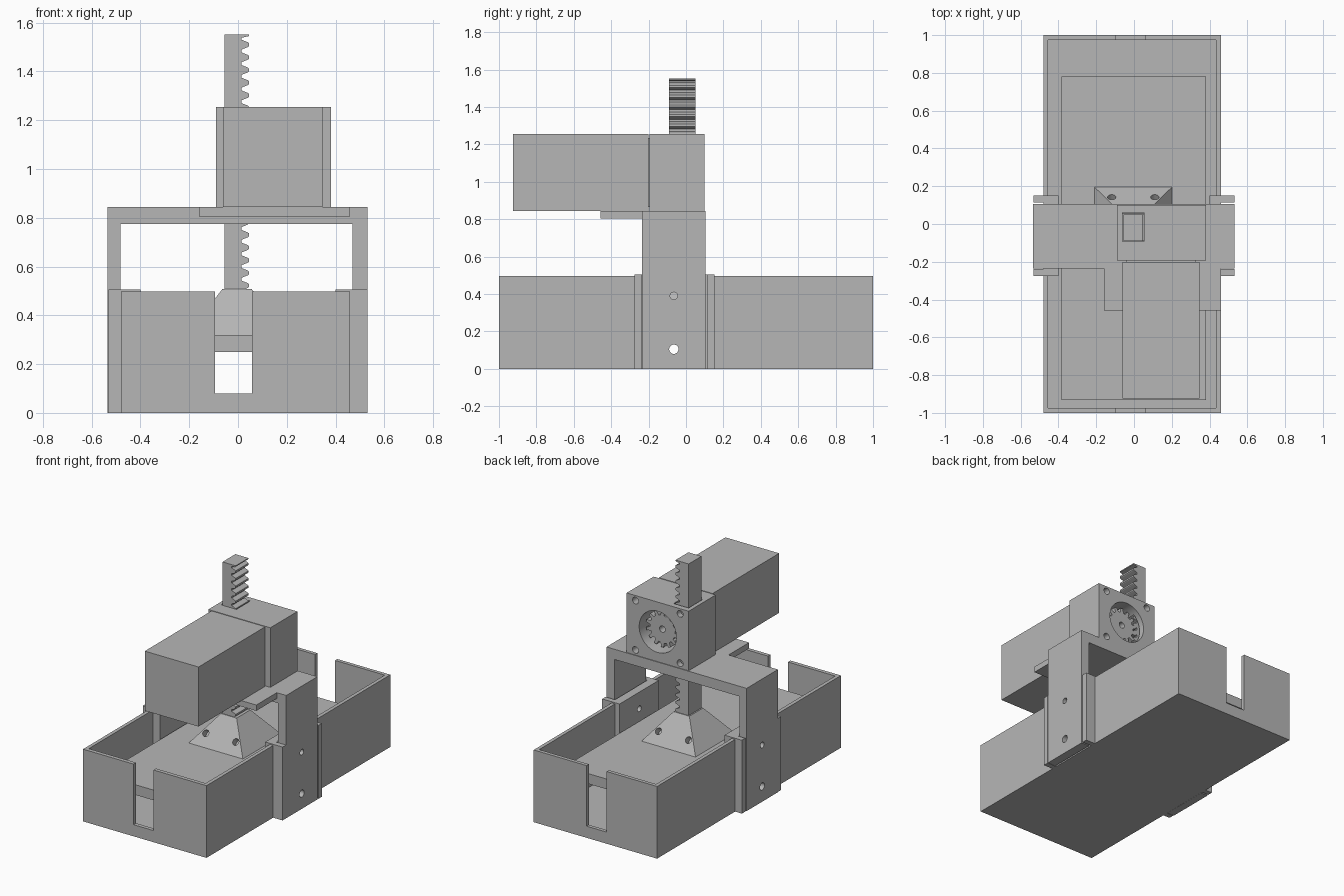
import bpy, bmesh, math
from mathutils import Vector

cube = bpy.data.objects.get("Cube")
if cube:
    bpy.data.objects.remove(cube, do_unlink=True)

grey = bpy.data.materials.new("plain grey")
grey.use_nodes = True
COLOUR = (0.47, 0.47, 0.47, 1)
grey.diffuse_color = COLOUR
grey.node_tree.nodes["Principled BSDF"].inputs["Base Color"].default_value = COLOUR


def finish(name, bm):
    bmesh.ops.recalc_face_normals(bm, faces=bm.faces)
    mesh = bpy.data.meshes.new(name)
    bm.to_mesh(mesh)
    bm.free()
    mesh.materials.append(grey)
    obj = bpy.data.objects.new(name, mesh)
    bpy.context.collection.objects.link(obj)
    return obj


def box(name, x, y, z):
    """Box from (low, high) ranges."""
    bm = bmesh.new()
    bmesh.ops.create_cube(bm, size=1)
    for v in bm.verts:
        v.co = Vector([r[0] if c < 0 else r[1] for c, r in zip(v.co, (x, y, z))])
    return finish(name, bm)


def prism(name, profile, y0, y1):
    """Extrude an (x, z) profile along y."""
    bm = bmesh.new()
    face = bm.faces.new([bm.verts.new((x, y0, z)) for x, z in profile])
    new = bmesh.ops.extrude_face_region(bm, geom=[face])["geom"]
    bmesh.ops.translate(bm, vec=(0, y1 - y0, 0),
                        verts=[g for g in new if isinstance(g, bmesh.types.BMVert)])
    return finish(name, bm)


def rod(name, centre, axis, radius, length, sides=24):
    bm = bmesh.new()
    bmesh.ops.create_cone(bm, cap_ends=True, segments=sides, radius1=radius,
                          radius2=radius, depth=length)
    turn = Vector((0, 0, 1)).rotation_difference(Vector(axis))
    for v in bm.verts:
        v.co = turn @ v.co + Vector(centre)
    return finish(name, bm)


def cut(targets, cutters):
    """Subtract every cutter from every target, then drop the cutters."""
    for target in targets:
        bpy.context.view_layer.objects.active = target
        for cutter in cutters:
            mod = target.modifiers.new("cut", 'BOOLEAN')
            mod.operation = 'DIFFERENCE'
            mod.solver = 'EXACT'
            mod.object = cutter
            bpy.ops.object.modifier_apply(modifier=mod.name)
    for cutter in cutters:
        bpy.data.objects.remove(cutter, do_unlink=True)


# Open tray with a slot in each end wall
tray = box("tray", (-0.48, 0.46), (-1, 1), (0, 0.497))
cut([tray], [box("hollow", (-0.455, 0.435), (-0.973, 0.975), (0.03, 0.7)),
             box("slot", (-0.095, 0.057), (-1.2, 1.2), (0.08, 0.8))])

# Guide channels clamped over the tray side walls
guides = []
for side, wall in (("right", -0.48), ("left", 0.46)):
    s = 1 if wall > 0 else -1
    guide = box(side + "_guide", sorted((s * 0.4, s * 0.532)), (-0.275, 0.152), (0, 0.505))
    cut([guide], [box("channel", sorted((wall, s * 0.7)), (-0.238, 0.115), (-0.1, 0.7))])
    guides.append(guide)

# Arch bracket straddling the tray
arch = prism("arch_bracket",
             [(-0.535, 0), (-0.481, 0), (-0.481, 0.775), (0.47, 0.775), (0.47, 0),
              (0.532, 0), (0.532, 0.845), (-0.535, 0.845)], -0.235, 0.105)
cut([arch, tray] + guides,
    [rod("bolt_hole", (0, -0.065, z), (1, 0, 0), r, 1.4)
     for z, r in ((0.105, 0.025), (0.245, 0.018), (0.39, 0.02))])
box("motor_shelf", (-0.16, 0.46), (-0.458, -0.235), (0.805, 0.845))

# Motor and gear housing
box("motor", (-0.062, 0.347), (-0.925, -0.2), (0.845, 1.255))
box("motor_coupling", (-0.04, 0.325), (-0.2, -0.194), (0.865, 1.235))
GX, GZ = 0.145, 1.05
housing = box("gear_housing", (-0.09, 0.382), (-0.194, 0.1), (0.845, 1.255))
cut([housing], [rod("recess", (GX, 0.05, GZ), (0, 1, 0), 0.142, 0.3, 48)])
cut([housing], [rod("corner_hole", (GX + sx * 0.17, 0.05, GZ + sz * 0.17), (0, 1, 0), 0.023, 0.3)
                for sx in (-1, 1) for sz in (-1, 1)])
cut([housing, arch], [box("rack_slot", (-0.062, 0.052), (-0.093, 0.06), (0.6, 1.5))])

# Pinion gear
TEETH = 14
profile = []
for i in range(TEETH):
    for offset, r in ((-0.32, 0.095), (-0.16, 0.125), (0.16, 0.125), (0.32, 0.095)):
        a = math.tau * (i + 0.5 + offset) / TEETH
        profile.append((GX + r * math.cos(a), GZ + r * math.sin(a)))
gear = prism("pinion_gear", profile, -0.09, 0.05)
cut([gear], [rod("bore", (GX, 0, GZ), (0, 1, 0), 0.022, 0.4)])

# Toothed rack
PITCH, BOTTOM, TOP = 0.052, 0.49, 1.552
profile = [(-0.055, TOP), (-0.055, BOTTOM), (0.015, BOTTOM)]
for i in range(20):
    z = BOTTOM + 0.012 + i * PITCH
    profile += [(0.015, z), (0.04, z + 0.01), (0.045, z + 0.014),
                (0.045, z + 0.026), (0.04, z + 0.03), (0.015, z + 0.04)]
profile += [(0.015, TOP - 0.014), (0.045, TOP - 0.007), (0.045, TOP)]
prism("toothed_rack", profile, -0.09, 0.05)

# Press plate with a pyramid foot under the rack
box("press_plate", (-0.385, 0.38), (-0.932, 0.78), (0.25, 0.32))
bm = bmesh.new()
bmesh.ops.create_cube(bm, size=2)
for v in bm.verts:
    half_x, half_y, z = (0.06, 0.075, 0.508) if v.co.z > 0 else (0.21, 0.22, 0.315)
    v.co = Vector((v.co.x * half_x - 0.004, v.co.y * half_y - 0.02, z))
foot = finish("pyramid_foot", bm)
cut([foot], [rod("screw_hole", (x, -0.02 + s * 0.16, 0.39), (0, s * 0.8, 0.6), 0.022, 0.09)
             for x in (-0.118, 0.11) for s in (-1, 1)])

# Smooth only the round holes
bpy.ops.object.select_all(action='DESELECT')
for obj in [arch, housing, gear, foot, tray] + guides:
    obj.select_set(True)
bpy.context.view_layer.objects.active = arch
bpy.ops.object.shade_smooth_by_angle(angle=math.radians(25))
bpy.ops.object.select_all(action='DESELECT')
